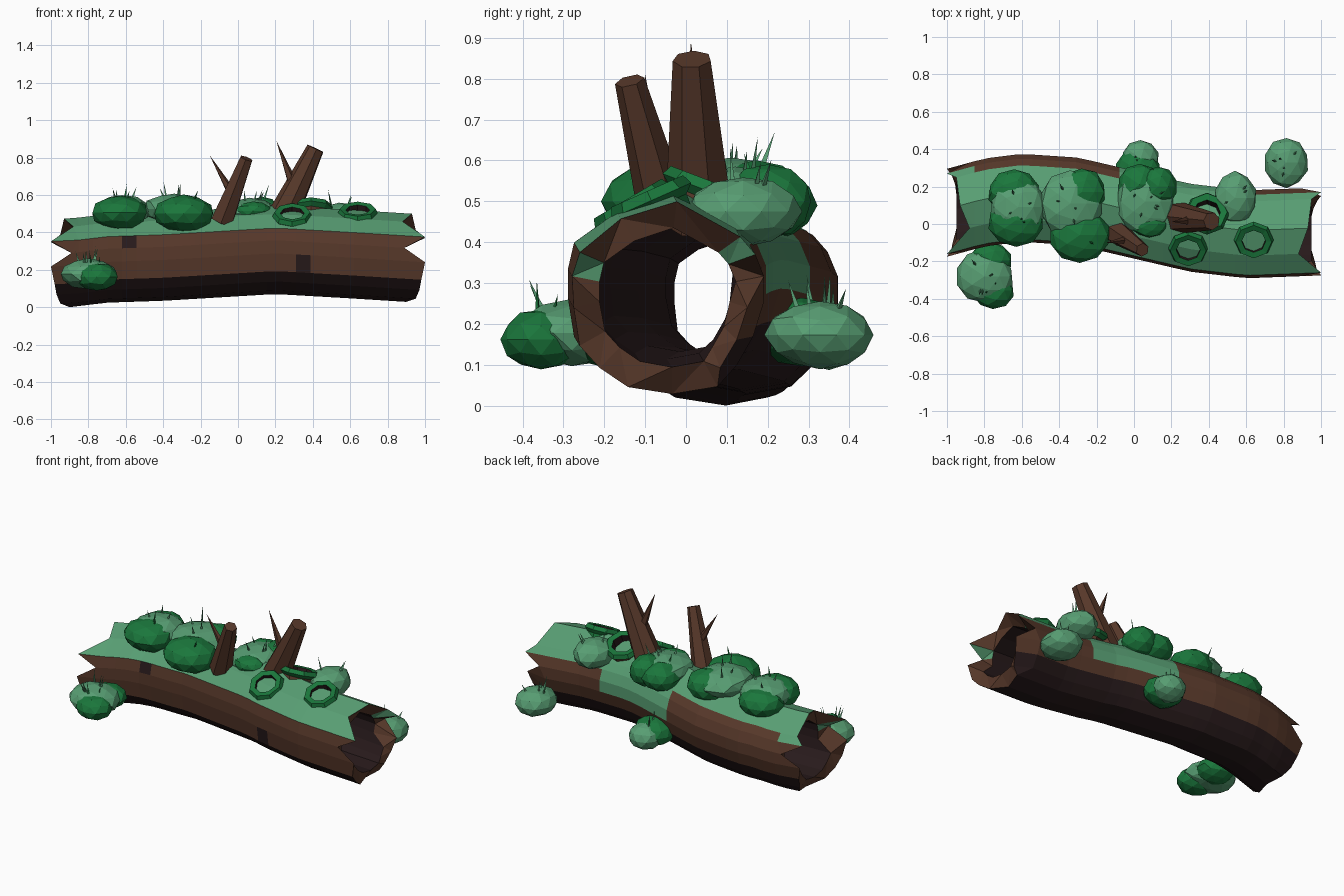
import bpy, bmesh, math, random
from mathutils import Vector

if "Cube" in bpy.data.objects:
    bpy.data.objects.remove(bpy.data.objects["Cube"])

random.seed(4)


def material(name, r, g, b):
    m = bpy.data.materials.new(name)
    m.diffuse_color = tuple((c / 255) ** 2.2 for c in (r, g, b)) + (1,)
    m.use_nodes = True
    m.node_tree.nodes["Principled BSDF"].inputs["Base Color"].default_value = m.diffuse_color
    return m


BARK = material("bark brown", 88, 59, 46)
DARK = material("dark hollow wood", 44, 32, 33)
MOSS = material("light moss green", 88, 156, 114)
LEAF = material("dark leaf green", 32, 118, 62)


def finish(bm, name, *mats):
    bmesh.ops.recalc_face_normals(bm, faces=bm.faces[:])
    me = bpy.data.meshes.new(name)
    bm.to_mesh(me)
    bm.free()
    for m in mats:
        me.materials.append(m)
    ob = bpy.data.objects.new(name, me)
    bpy.context.collection.objects.link(ob)
    return ob


def interp(keys, x):
    for (x0, a), (x1, b) in zip(keys, keys[1:]):
        if x <= x1:
            return a + (b - a) * (x - x0) / (x1 - x0)
    return keys[-1][1]


# bent centre line of the log
BEND_Y = [(-1, .06), (-.8, .115), (-.6, .14), (-.3, .12), (0, .05), (.3, -.02), (.6, -.055), (1, -.04)]
BEND_Z = [(-1, .237), (-.9, .238), (-.7, .262), (-.4, .272), (.2, .308), (.6, .285), (1, .26)]
# cross-section: y, z and how far that point of the splintered end reaches out
SECTION = [(.02, .235, .93), (.175, .15, .95), (.21, .11, 1), (.235, .05, .89),
           (.235, -.02, 1), (.21, -.1, .98), (.17, -.17, .96), (.12, -.218, .93),
           (.01, -.238, .9), (-.1, -.218, .95), (-.17, -.17, .97), (-.22, -.115, .98),
           (-.235, -.02, 1), (-.235, .05, .89), (-.22, .115, 1), (-.115, .19, .88)]


def log():
    bm = bmesh.new()
    n, steps = len(SECTION), 24

    def ring(t, scale, reach, taper=0):
        out = []
        for i, (y, z, _) in enumerate(SECTION):
            x = t * reach(i)
            y = y * scale - (taper if 4 <= i <= 6 else 0)
            out.append(bm.verts.new((x, interp(BEND_Y, x) + y, interp(BEND_Z, x) + z * scale)))
        return out

    ts = [-1 + 2 * i / steps for i in range(steps + 1)]
    outer = [ring(t, 1, (lambda i: SECTION[i][2]) if abs(t) == 1 else (lambda i: .93),
                  .045 if t == 1 else 0) for t in ts]
    # the floor of the hollow reaches further out than its roof
    inner = [ring(t, .71, lambda i: .95 if 5 <= i <= 11 else .87, .015 if t == 1 else 0) for t in ts[::4]]

    def skin(a, b, rule):
        for i in range(n):
            j = (i + 1) % n
            f = bm.faces.new((a[i], a[j], b[j], b[i]))
            f.material_index = rule(i, f.calc_center_median().x)

    # moss on the top, bark on the sides, dark damp wood underneath
    def bark_rule(i, x):
        if i == 1 and -.9 < x < -.1:
            return 0
        if i in (0, 1, 14, 15):
            return 2
        if i in (2, 3) and -.1 < x < .45:
            return 2
        if 5 <= i <= 10:
            return 1
        # small knots in the front bark
        if (i == 11 and .29 < x < .36) or (i == 13 and -.61 < x < -.55):
            return 1
        return 0

    for a, b in zip(outer, outer[1:]):
        skin(a, b, bark_rule)
    for a, b in zip(inner, inner[1:]):
        skin(a, b, lambda i, x: 1)
    # splintered rims join the outside to the hollow
    for k in (0, -1):
        skin(outer[k], inner[k], lambda i, x: 2 if i in (1, 13) else 0)
    bmesh.ops.triangulate(bm, faces=[f for f in bm.faces if abs(f.calc_center_median().x) > .87])
    finish(bm, "hollow_log", BARK, DARK, MOSS)


log()


def limb(name, base, tip, r0, r1, sides, mat):
    base, tip = Vector(base), Vector(tip)
    d = tip - base
    bm = bmesh.new()
    bmesh.ops.create_cone(bm, cap_ends=True, segments=sides, radius1=r0, radius2=r1, depth=d.length)
    ob = finish(bm, name, mat)
    ob.location = (base + tip) / 2
    ob.rotation_mode = 'QUATERNION'
    ob.rotation_quaternion = d.to_track_quat('Z', 'Y')
    return ob


# broken branches with a side twig each
limb("large_branch", (.225, .035, .45), (.415, .015, .848), .088, .048, 7, BARK)
limb("large_branch_twig", (.30, .02, .64), (.205, .012, .89), .03, 0, 5, BARK)
limb("small_branch", (-.085, -.05, .46), (.045, -.138, .795), .066, .037, 6, BARK)
limb("small_branch_twig", (-.04, -.085, .62), (-.15, -.1, .81), .024, 0, 5, BARK)


def shelf_ring(name, loc, normal, radius, base):
    """Open eight-sided collar with thick walls on a short stub (base is its slot)."""
    bm = bmesh.new()
    profile = [(.78, -.06), (.8, -.02), (1, 0), (.9, .025), (.6, .02), (.56, -.06)]
    loops = [[bm.verts.new((radius * r * math.cos(a), radius * r * math.sin(a), h))
              for a in (math.tau * k / 8 for k in range(8))] for r, h in profile]
    slots = [base, 0, 0, 0, 1, 1]
    for q, a in enumerate(loops):
        b = loops[(q + 1) % len(loops)]
        for i in range(8):
            j = (i + 1) % 8
            f = bm.faces.new((a[i], a[j], b[j], b[i]))
            f.material_index = slots[q]
    ob = finish(bm, name, LEAF, DARK, BARK)
    ob.location = loc
    ob.rotation_mode = 'QUATERNION'
    ob.rotation_quaternion = Vector(normal).to_track_quat('Z', 'Y')


shelf_ring("front_ring", (.29, -.13, .485), (0, -.5, .85), .107, 0)
shelf_ring("right_ring", (.64, -.085, .502), (0, -.4, .9), .107, 0)
shelf_ring("rear_ring", (.39, .055, .525), (0, .35, .92), .12, 2)


def bush(name, loc, size, mat, blades):
    bm = bmesh.new()
    bmesh.ops.create_icosphere(bm, subdivisions=2, radius=1)
    for v in bm.verts:
        v.co *= random.uniform(.96, 1.04)
        v.co = Vector(c * s for c, s in zip(v.co, size))
    finish(bm, name, mat).location = loc
    # thin grass blades growing out of the top
    for k in range(blades):
        a, r = random.uniform(0, math.tau), random.uniform(.1, .55)
        dx, dy = r * math.cos(a) * size[0], r * math.sin(a) * size[1]
        root = Vector(loc) + Vector((dx, dy, size[2] * .75))
        lean = Vector((dx * .4, dy * .4, random.uniform(.05, .095)))
        limb(name + "_blade", root, root + lean, .008, 0, 3, mat)


BUSHES = [
    ("left_bush_top", (-.62, .09, .515), (.15, .16, .085), MOSS, 3),
    ("left_bush_front", (-.63, .02, .505), (.15, .14, .092), LEAF, 2),
    ("left_bush_back", (-.64, .17, .495), (.14, .125, .085), LEAF, 0),
    ("middle_bush_top", (-.34, .11, .525), (.17, .175, .08), MOSS, 4),
    ("middle_bush_front", (-.29, -.06, .5), (.16, .148, .1), LEAF, 1),
    ("middle_bush_back", (-.28, .17, .51), (.13, .13, .09), LEAF, 0),
    ("centre_bush_top", (.06, .12, .5), (.155, .18, .085), MOSS, 5),
    ("centre_bush_back", (.03, .21, .49), (.115, .11, .085), LEAF, 1),
    ("centre_bush_right", (.13, .2, .5), (.1, .11, .09), LEAF, 0),
    ("centre_bush_front", (.08, .0, .515), (.1, .07, .05), LEAF, 0),
    ("right_bush", (.54, .14, .475), (.115, .14, .085), MOSS, 3),
    ("ground_front_bush", (-.8, -.28, .178), (.155, .145, .08), MOSS, 5),
    ("ground_front_bush_outer", (-.755, -.355, .162), (.115, .1, .074), LEAF, 2),
    ("ground_front_bush_inner", (-.765, -.195, .165), (.11, .1, .07), LEAF, 0),
    ("ground_back_bush", (.035, .35, .168), (.1, .1, .078), MOSS, 3),
    ("ground_back_bush_inner", (.02, .285, .18), (.125, .115, .085), LEAF, 0),
    ("ground_right_bush", (.815, .328, .173), (.117, .132, .083), MOSS, 5),
]
for b in BUSHES:
    bush(*b)
